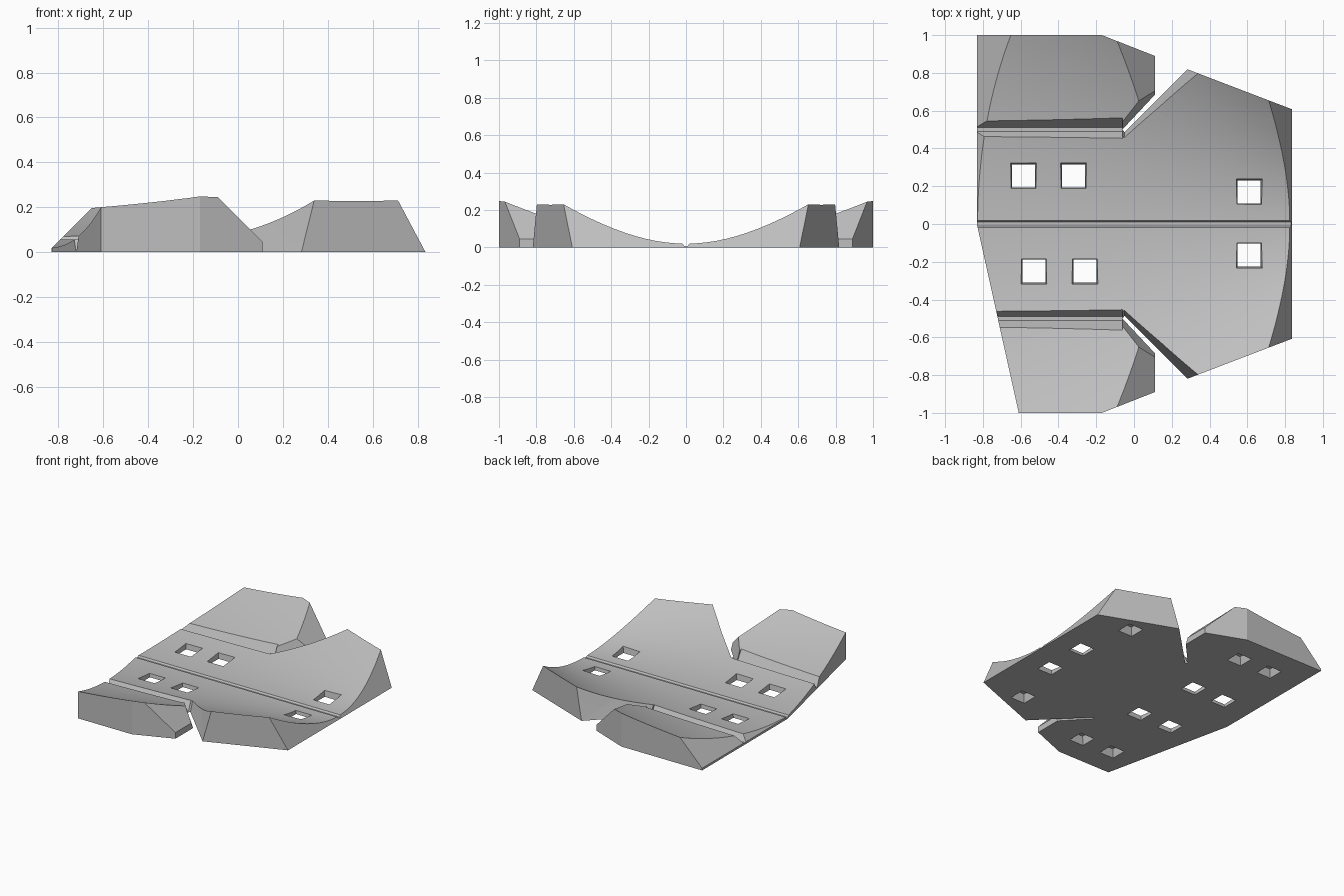
import bpy, bmesh, math

if "Cube" in bpy.data.objects:
    bpy.data.objects.remove(bpy.data.objects["Cube"], do_unlink=True)

grey = bpy.data.materials.new("plain grey")
grey.use_nodes = True
COLOUR = (0.52, 0.52, 0.52, 1)
grey.diffuse_color = COLOUR
grey.node_tree.nodes["Principled BSDF"].inputs["Base Color"].default_value = COLOUR
TOP, LOW = 0.3, -0.05


def add_object(name, bm):
    bmesh.ops.recalc_face_normals(bm, faces=bm.faces)
    mesh = bpy.data.meshes.new(name)
    bm.to_mesh(mesh)
    bm.free()
    mesh.materials.append(grey)
    obj = bpy.data.objects.new(name, mesh)
    bpy.context.collection.objects.link(obj)
    return obj


def surface(x, y):
    """Height of the conical dished top."""
    return 0.02 + y * y / (2 * (1.97 - 1.33 * x))


# Slab with flat underside and dished top
bm = bmesh.new()
NX, NY = 16, 40
bmesh.ops.create_grid(bm, x_segments=NX, y_segments=NY, size=1)
for v in bm.verts:
    v.co.x *= 0.85
rim = bmesh.ops.extrude_face_region(bm, geom=bm.faces[:])["geom"]
for v in (g for g in rim if isinstance(g, bmesh.types.BMVert)):
    v.co.z = surface(v.co.x, v.co.y)
bmesh.ops.triangulate(bm, faces=bm.faces)
bmesh.ops.dissolve_limit(bm, angle_limit=0.0001, verts=bm.verts, edges=bm.edges)
bmesh.ops.triangulate(bm, faces=bm.faces)
slab = add_object("dished_base_plate", bm)


def cut(points, sides=(1,)):
    """Subtract the convex hull of the points, once per mirrored side."""
    for s in sides:
        bm = bmesh.new()
        for x, y, z in points:
            bm.verts.new((x, y * s, z))
        bmesh.ops.convex_hull(bm, input=bm.verts)
        cutter = add_object("cutter", bm)
        cutter.hide_render = True
        mod = slab.modifiers.new("cut", "BOOLEAN")
        mod.operation, mod.solver, mod.object = "DIFFERENCE", "EXACT", cutter
        bpy.context.view_layer.objects.active = slab
        bpy.ops.object.modifier_apply(modifier=mod.name)
        bpy.data.objects.remove(cutter, do_unlink=True)


def prism(outline):
    return [(x, y, z) for x, y in outline for z in (LOW, 1)]


def frustum(x, y, low, top, half_low, half_top):
    return [(x + i * h, y + j * h, z) for i in (-1, 1) for j in (-1, 1)
            for z, h in ((low, half_low), (top, half_top))]


def along(profile, x0, x1):
    return [(x, y, z) for y, z in profile for x in (x0, x1)]


BOTH = (1, -1)

# Outer corners and gap between flaps and main plate
cut(prism([(-0.17, 1), (0.12, 0.886), (0.12, 1.2), (-0.17, 1.2)]), BOTH)
cut(prism([(0.11, 0.67), (0.28, 0.83), (0.28, 1.21), (0.11, 1.21)]), BOTH)
cut(prism([(0.27, 0.824), (0.9, 0.583), (0.9, 1.22), (0.27, 1.22)]), BOTH)

# Sloping right end
cut([(x, y, z) for y in (-1.1, 1.1)
     for x, z in ((0.862, LOW), (0.676, TOP), (1, LOW), (1, TOP))])

# Left end: bevel at the back, straight slanted wall at the front
cut(prism([(-0.832, -0.002), (-0.832, 1.1), (-1, 1.1), (-1, -0.002)]))
cut([(x, y, z) for y in (-0.001, 1.1)
     for x, z in ((-0.833, 0.015), (-0.548, TOP), (-1, 0.015), (-1, TOP))])
cut(prism([(-0.832, 0), (-0.588, -1.1), (-1, -1.1), (-1, 0)]))

# Sloping flap ends
cut([(x, y, z) for x, z in ((0.155, 0), (-0.155, 0.31), (0.155, 0.31))
     for y in (x + 0.55, 1.15)], BOTH)

# Fold grooves and tapered diagonal slits
cut(along([(0.49, 0.01), (0.51, 0.01), (0.316, TOP), (0.684, TOP)], -0.95, -0.06), BOTH)
FLOOR = -0.004
cut([(-0.06, 0.5, FLOOR), (-0.05, 0.488, FLOOR), (0.29, 0.828, FLOOR), (0.29, 0.874, FLOOR),
     (-0.125, 0.563, TOP), (-0.058, 0.36, TOP), (0.357, 0.791, TOP),
     (0.222, 0.94, TOP)], BOTH)

# Centre fold groove
cut(along([(-0.01, 0.008), (0.01, 0.008), (-0.03, 0.035), (0.03, 0.035)], -1, 1))

# Square through holes, flaring upwards
for x, y in ((-0.53, -0.25), (-0.26, -0.25), (0.61, -0.165),
             (-0.585, 0.255), (-0.32, 0.255), (0.61, 0.17)):
    cut(frustum(x, y, LOW, 0.15, 0.052, 0.088))

# Blind pockets in the underside
for x, y in ((-0.45, -0.77), (-0.18, -0.77), (0.5, -0.585),
             (-0.57, 0.76), (-0.305, 0.76), (0.525, 0.59)):
    cut(frustum(x, y, -0.02, 0.06, 0.064, 0.045))

slab.select_set(True)
bpy.context.view_layer.objects.active = slab
bpy.ops.object.shade_smooth_by_angle(angle=math.radians(12))
